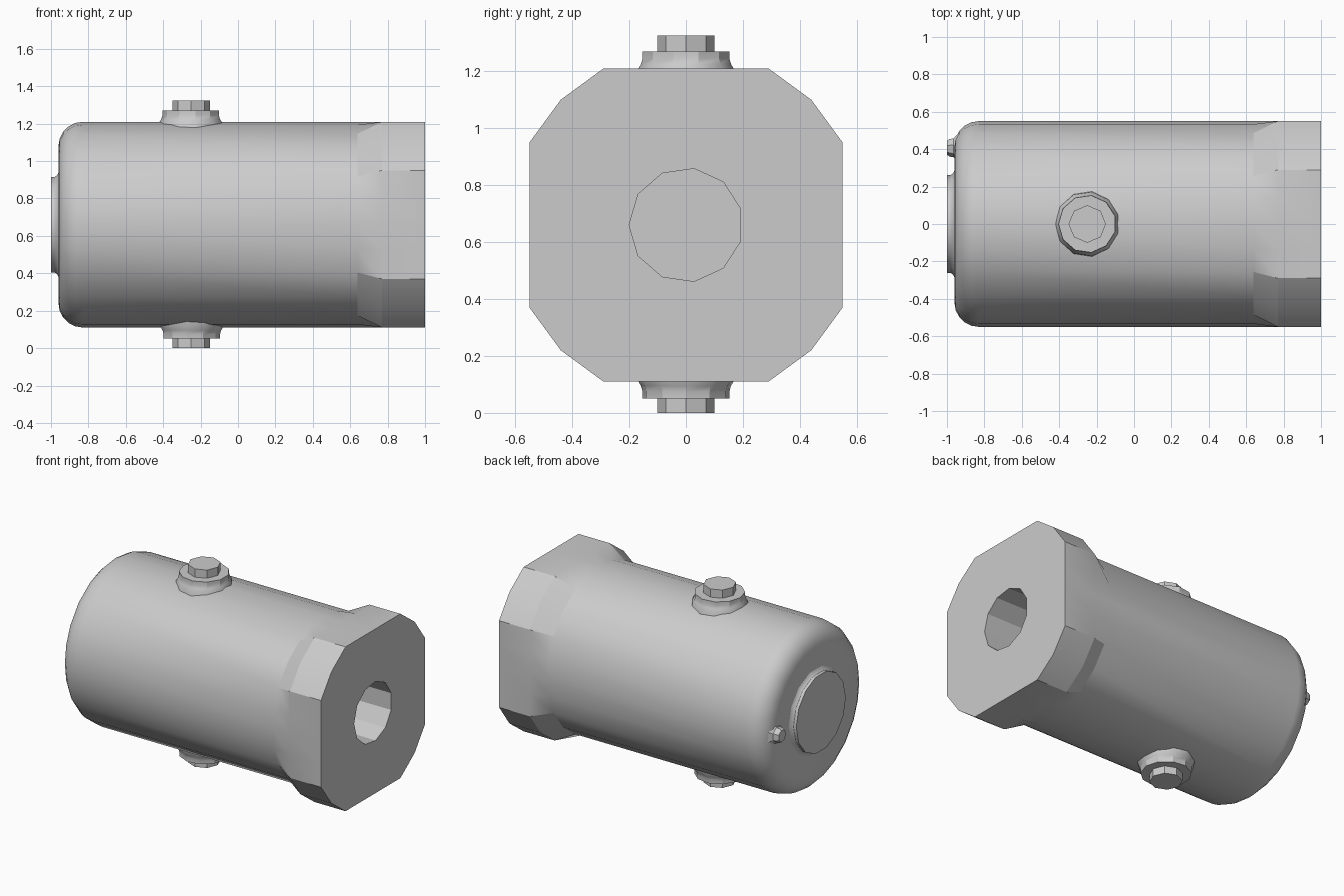
import bpy, bmesh
from math import sin, cos, pi, radians, hypot
from mathutils import Matrix, Vector

cube = bpy.data.objects.get("Cube")
if cube:
    bpy.data.objects.remove(cube)

AXIS_Z = 0.66      # height of the main axis
R = 0.55           # barrel radius and half width of the square head

metal = bpy.data.materials.new("grey_metal")
metal.use_nodes = True
GREY = (0.6, 0.6, 0.6, 1)
metal.diffuse_color = GREY
metal.node_tree.nodes["Principled BSDF"].inputs["Base Color"].default_value = GREY


def ring(bm, x, points):
    return [bm.verts.new((x, y, z)) for y, z in points]


def circle(radius, angles):
    return [(radius * cos(a), radius * sin(a)) for a in angles]


def even(n, start=0):
    return [start + 2 * pi * i / n for i in range(n)]


def skin(bm, rings):
    for a, b in zip(rings, rings[1:]):
        for i in range(len(a)):
            j = (i + 1) % len(a)
            bm.faces.new((a[i], a[j], b[j], b[i]))


def finish(bm, name, matrix, angle=25):
    bmesh.ops.recalc_face_normals(bm, faces=bm.faces)
    mesh = bpy.data.meshes.new(name)
    bm.to_mesh(mesh)
    bm.free()
    mesh.materials.append(metal)
    mesh.transform(matrix)
    ob = bpy.data.objects.new(name, mesh)
    bpy.context.collection.objects.link(ob)
    bpy.ops.object.select_all(action='DESELECT')
    ob.select_set(True)
    bpy.context.view_layer.objects.active = ob
    bpy.ops.object.shade_smooth_by_angle(angle=radians(angle))
    return ob


def turned(name, profile, sides, matrix, start=0):
    """Closed solid turned about local x from (x, radius) pairs."""
    bm = bmesh.new()
    rings = [ring(bm, x, circle(r, even(sides, start))) for x, r in profile]
    skin(bm, rings)
    bm.faces.new(rings[0])
    bm.faces.new(rings[-1])
    return finish(bm, name, matrix, 30)


# Barrel blending into the chamfered square head, with a blind bore
quarter = [0, 14, 27.8, 45, 62.2, 76]
angles = [radians(a + 90 * q) for q in range(4) for a in quarter]
corner = hypot(0.44, 0.44)


def head_point(a):
    # Flat sides, with a 45 degree vertex at each rounded corner
    c, s = cos(a), sin(a)
    r = min(R / max(abs(c), abs(s)), corner)
    return r * c, r * s


bm = bmesh.new()
round_r = 0.13
rings = []
for i in range(6):
    t = pi / 2 * i / 5
    rings.append(ring(bm, -0.83 - round_r * cos(t),
                      circle(R - round_r + round_r * sin(t), angles)))
rings.append(ring(bm, 0.64, circle(R, angles)))
head = [head_point(a) for a in angles]
rings += [ring(bm, 0.77, head), ring(bm, 1.0, head)]
skin(bm, rings)
bm.faces.new(rings[0])
bore_points = circle(0.2, even(11, pi))
bore = [ring(bm, 1.0, bore_points), ring(bm, 0.4, bore_points)]
skin(bm, bore)
bm.faces.new(bore[1])
rim = [e for e in bm.edges if e.is_boundary]
bmesh.ops.triangle_fill(bm, edges=rim, use_beauty=True, normal=Vector((1, 0, 0)))
finish(bm, "barrel_and_head", Matrix.Translation((0, 0, AXIS_Z)))

# Raised disc and small pin on the closed end, each with a flared foot
to_end = Matrix.Rotation(pi, 4, 'Z')
turned("end_disc", [(0.93, 0.29), (0.96, 0.285), (0.968, 0.27), (0.98, 0.262), (1.0, 0.262)],
       14, Matrix.Translation((0, 0, AXIS_Z)) @ to_end)
turned("end_pin", [(0.92, 0.1), (0.95, 0.07), (0.965, 0.052), (0.985, 0.05), (1.0, 0.04)],
       7, Matrix.Translation((0, 0.41, AXIS_Z)) @ to_end)

# Plugs above and below: flared boss with an eight sided head
for side, sign in (("top", 1), ("bottom", -1)):
    place = Matrix.Translation((-0.25, 0, AXIS_Z)) @ Matrix.Rotation(-sign * pi / 2, 4, 'Y')
    turned(side + "_boss", [(0.48, 0.18), (0.545, 0.172), (0.565, 0.16), (0.585, 0.154), (0.61, 0.154)],
           11, place, pi / 2)
    turned(side + "_plug_head", [(0.6, 0.1), (0.665 if sign > 0 else 0.66, 0.1)], 8, place)
